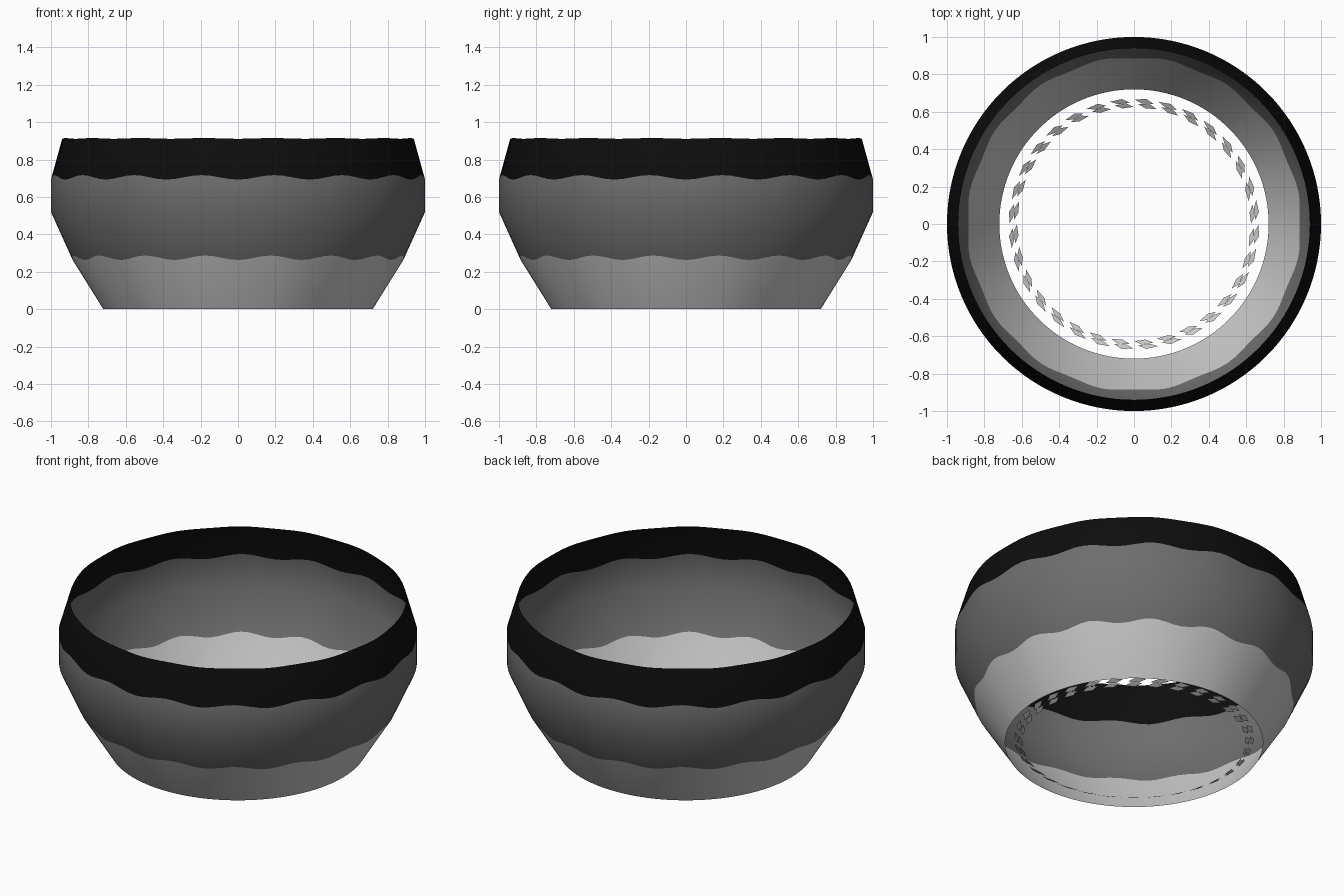
import bpy, bmesh, math

if "Cube" in bpy.data.objects:
    bpy.data.objects.remove(bpy.data.objects["Cube"])

def material(name, v):
    m = bpy.data.materials.new(name)
    m.diffuse_color = (v, v, v, 1)
    m.use_nodes = True
    m.node_tree.nodes["Principled BSDF"].inputs["Base Color"].default_value = m.diffuse_color
    return m

LIGHT = material("light grey", 0.58)
MID = material("mid grey", 0.155)
BLACK = material("black", 0.004)

def finish(bm, name, mats, angle=None):
    me = bpy.data.meshes.new(name)
    bm.to_mesh(me)
    bm.free()
    ob = bpy.data.objects.new(name, me)
    bpy.context.collection.objects.link(ob)
    for m in mats:
        me.materials.append(m)
    if angle:
        bpy.context.view_layer.objects.active = ob
        ob.select_set(True)
        bpy.ops.object.shade_smooth_by_angle(angle=angle)
        ob.select_set(False)
    return ob

# Open wall: radius, height, wave height, colour of the band above
PROFILE = [(0.72, 0.0, 0.0, 0), (0.89, 0.275, 0.012, 1), (1.0, 0.52, 0.0, 1),
           (1.0, 0.705, 0.012, 2), (0.94, 0.913, 0.002, 2)]
N, WAVES = 128, 16
bm = bmesh.new()
rings = []
for r, z, wave, _ in PROFILE:
    ring = []
    for i in range(N):
        a = 2 * math.pi * i / N
        dz = -wave * math.cos(WAVES * a)
        rr = r + (dz * 0.5 if z < 0.4 else 0)
        ring.append(bm.verts.new((rr * math.cos(a), rr * math.sin(a), z + dz)))
    rings.append(ring)
for k in range(len(rings) - 1):
    for i in range(N):
        j = (i + 1) % N
        f = bm.faces.new((rings[k][i], rings[k][j], rings[k + 1][j], rings[k + 1][i]))
        f.material_index = PROFILE[k][3]
finish(bm, "banded_bowl_wall", [LIGHT, MID, BLACK], math.radians(40))

# Ring of paired small slanted diamonds inside the open base
bm = bmesh.new()
def base_point(r, a):
    return bm.verts.new((r * math.cos(a), r * math.sin(a), (r - 0.615) * 0.55))

for i in range(32):
    a = 2 * math.pi * (i + 0.5) / 32
    for r, shift in ((0.634, -0.015), (0.658, 0.015)):
        c = a + shift
        bm.faces.new([base_point(r + dr, c + da) for dr, da in
                      ((-0.008, -0.08), (-0.013, 0.015), (0.008, 0.08), (0.013, -0.015))])
bmesh.ops.recalc_face_normals(bm, faces=bm.faces)
for f in bm.faces:
    if f.normal.z < 0:
        f.normal_flip()
finish(bm, "base_diamonds", [LIGHT])
